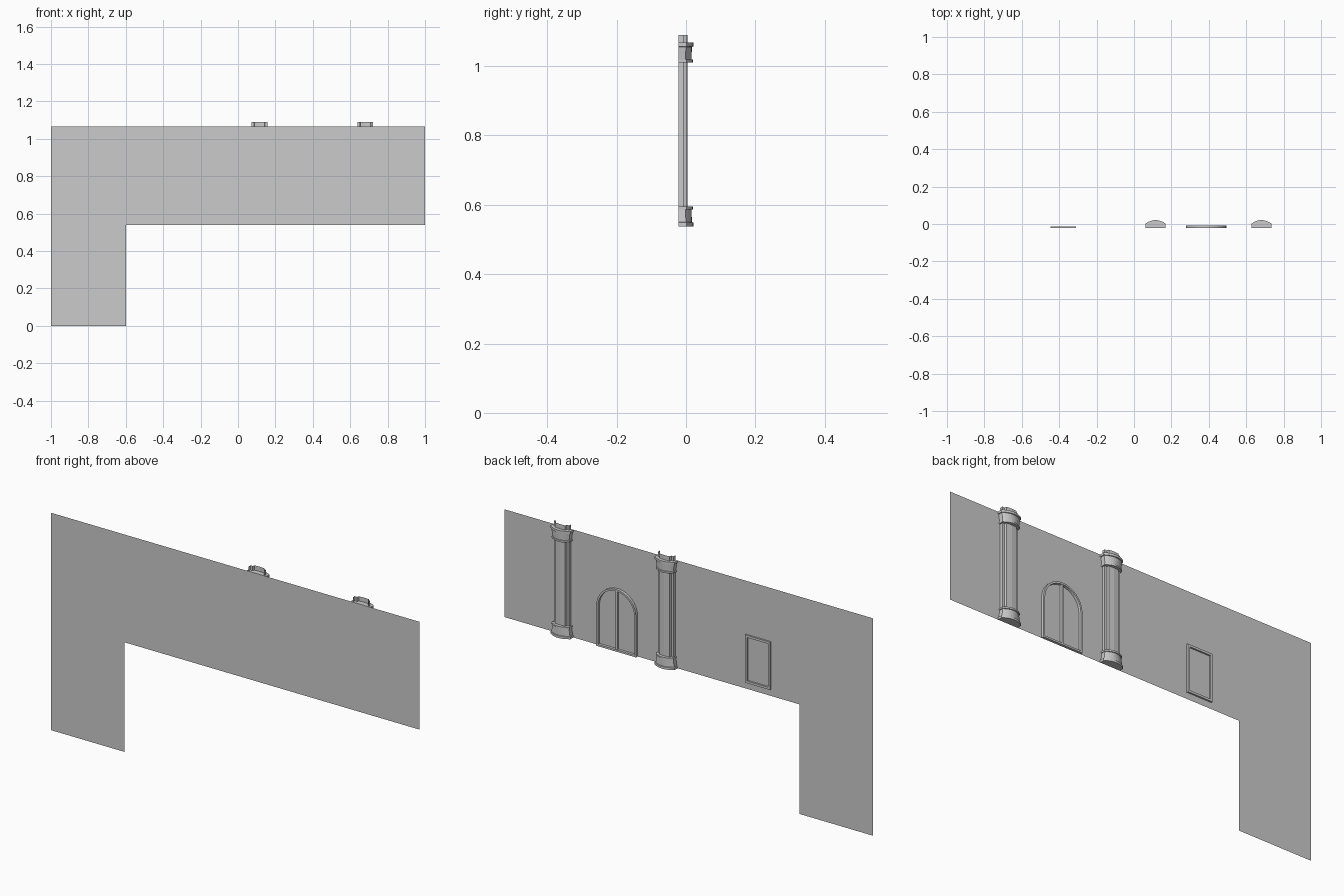
import bpy, bmesh, math

cube = bpy.data.objects.get("Cube")
if cube:
    bpy.data.objects.remove(cube, do_unlink=True)

WALL_Y = -0.022
FLOOR, TOP = 0.538, 1.067

stone = bpy.data.materials.new("grey_stone")
stone.use_nodes = True
grey = (0.6, 0.6, 0.6, 1)
stone.diffuse_color = grey
stone.node_tree.nodes["Principled BSDF"].inputs["Base Color"].default_value = grey


def finish(name, bm):
    mesh = bpy.data.meshes.new(name)
    bm.to_mesh(mesh)
    bm.free()
    mesh.materials.append(stone)
    obj = bpy.data.objects.new(name, mesh)
    bpy.context.collection.objects.link(obj)
    return obj


def loft(name, rings, closed=True, caps=False):
    """Bridge successive rings of points with quads."""
    bm = bmesh.new()
    rows = [[bm.verts.new(p) for p in ring] for ring in rings]
    n = len(rows[0])
    for a, b in zip(rows, rows[1:]):
        for i in range(n if closed else n - 1):
            j = (i + 1) % n
            bm.faces.new((a[i], a[j], b[j], b[i]))
    if caps:
        bm.faces.new(rows[0][::-1])
        bm.faces.new(rows[-1])
    bmesh.ops.recalc_face_normals(bm, faces=bm.faces)
    return finish(name, bm)


def frame(name, outline, width, depth):
    """Raised moulding whose open back sits on the wall."""
    layers = [(0, 0), (0, depth), (width, depth), (width, 0)]
    return loft(name, [[(x, WALL_Y + d, z) for x, z in outline(inset)]
                       for inset, d in layers])


# Flat L-shaped wall
bm = bmesh.new()
outline = [(-1, 0), (-0.6, 0), (-0.6, FLOOR), (1, FLOOR), (1, TOP), (-1, TOP)]
bm.faces.new([bm.verts.new((x, WALL_Y, z)) for x, z in outline])
finish("wall", bm)


# Plan of a column block: flat back, straight sides, bowed face
def block_ring(cx, z, half, depth):
    side = depth * 0.55
    pts = [(cx - half, WALL_Y, z)]
    for i in range(9):
        t = -1 + i / 4
        pts.append((cx + half * t, WALL_Y + side + (depth - side) * (1 - t * t), z))
    return pts + [(cx + half, WALL_Y, z)]


def block(name, cx, z_wide, direction):
    """Flared block with a lip at each end, widest at z_wide."""
    profile = [(0, .054, .043), (.011, .054, .043), (.012, .050, .039),
               (.048, .045, .038), (.049, .048, .042), (.057, .048, .042)]
    loft(name, [block_ring(cx, z_wide + direction * h, w, d)
                for h, w, d in profile], caps=True)


# Columns: stepped open shaft rising through the capital
half_plan = [(.042, WALL_Y), (.042, -.007), (.030, -.007), (.027, .003)]
plan = [(-x, y) for x, y in half_plan] + [(0, .005)] + half_plan[::-1]
for side, cx in (("right", 0.115), ("left", 0.681)):
    loft(side + "_column_shaft",
         [[(cx + x, y, z) for x, y in plan] for z in (FLOOR, 1.09)], closed=False)
    block(side + "_column_base", cx, FLOOR, 1)
    block(side + "_column_capital", cx, TOP, -1)

# Arched double door
DOOR_X, DOOR_R, SPRING = 0.386, 0.108, 0.735


def arch(inset):
    r = DOOR_R - inset
    pts = [(DOOR_X + r, FLOOR + inset)]
    for i in range(17):
        a = math.pi * i / 16
        pts.append((DOOR_X + r * math.cos(a), SPRING + r * math.sin(a)))
    return pts + [(DOOR_X - r, FLOOR + inset)]


frame("door_frame", arch, 0.009, 0.013)


def rectangle(x0, x1, z0, z1):
    return lambda i: [(x0 + i, z0 + i), (x1 - i, z0 + i),
                      (x1 - i, z1 - i), (x0 + i, z1 - i)]


# Centre post of the door
post = rectangle(DOOR_X - .005, DOOR_X + .005, FLOOR + .009, SPRING + DOOR_R - .009)
loft("door_centre_post", [[(x, WALL_Y + d, z) for x, z in post(0)]
                          for d in (0, .011)], caps=True)

# Window frame
frame("window_frame", rectangle(-.447, -.310, .57, .805), 0.011, 0.008)
